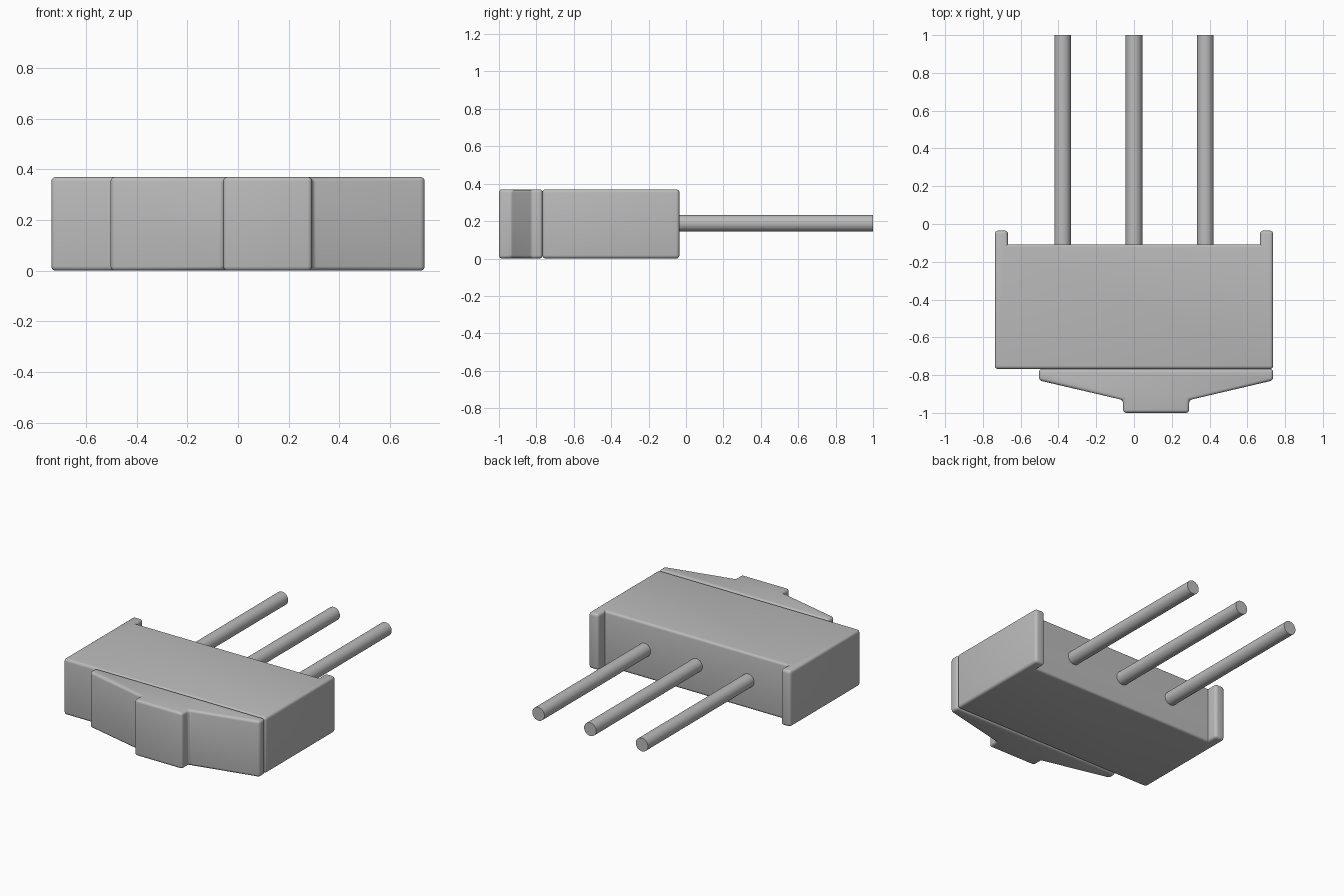
import bpy
import bmesh
import math

cube = bpy.data.objects.get("Cube")
if cube:
    bpy.data.objects.remove(cube, do_unlink=True)

HEIGHT = 0.37

grey = bpy.data.materials.new("plain grey")
grey.use_nodes = True
colour = (0.5, 0.5, 0.5, 1)
grey.diffuse_color = colour
grey.node_tree.nodes["Principled BSDF"].inputs["Base Color"].default_value = colour


def finish(obj):
    obj.data.materials.append(grey)
    bpy.ops.object.select_all(action='DESELECT')
    obj.select_set(True)
    bpy.context.view_layer.objects.active = obj
    bpy.ops.object.shade_smooth_by_angle(angle=math.radians(25))


def plate(name, outline, radius, round_inner):
    """Extrude a plan outline upward and round its edges."""
    bm = bmesh.new()
    base = bm.faces.new([bm.verts.new((x, y, 0)) for x, y in outline])
    top = bmesh.ops.extrude_face_region(bm, geom=[base])["geom"]
    bmesh.ops.translate(bm, vec=(0, 0, HEIGHT),
                        verts=[v for v in top if isinstance(v, bmesh.types.BMVert)])
    bmesh.ops.recalc_face_normals(bm, faces=bm.faces)
    edges = [e for e in bm.edges if round_inner or e.is_convex]
    bmesh.ops.bevel(bm, geom=edges, offset=radius, segments=4, profile=0.5,
                    affect='EDGES', clamp_overlap=True)
    mesh = bpy.data.meshes.new(name)
    bm.to_mesh(mesh)
    bm.free()
    obj = bpy.data.objects.new(name, mesh)
    bpy.context.collection.objects.link(obj)
    finish(obj)


# Housing with two short ears at the back corners
side, ear, front, recess, back = 0.737, 0.667, -0.768, -0.108, -0.035
plate("housing", [(-side, front), (side, front), (side, back), (ear, back),
                  (ear, recess), (-ear, recess), (-ear, back), (-side, back)],
      0.018, False)

# Sliding button: wide sloped base with a raised finger grip, set off-centre
mid = 0.117
half = [(0.62, -0.767), (0.62, -0.828), (0.175, -0.932), (0.175, -1.0)]
plate("slider", [(mid + x, y) for x, y in half]
      + [(mid - x, y) for x, y in reversed(half)], 0.017, True)

# Three round contact pins
start, end = recess - 0.03, 1.0
for label, x in (("right", -0.378), ("middle", 0), ("left", 0.378)):
    bpy.ops.mesh.primitive_cylinder_add(
        vertices=32, radius=0.044, depth=end - start,
        location=(x, (start + end) / 2, 0.188), rotation=(math.pi / 2, 0, 0))
    pin = bpy.context.object
    pin.name = label + "_pin"
    finish(pin)
